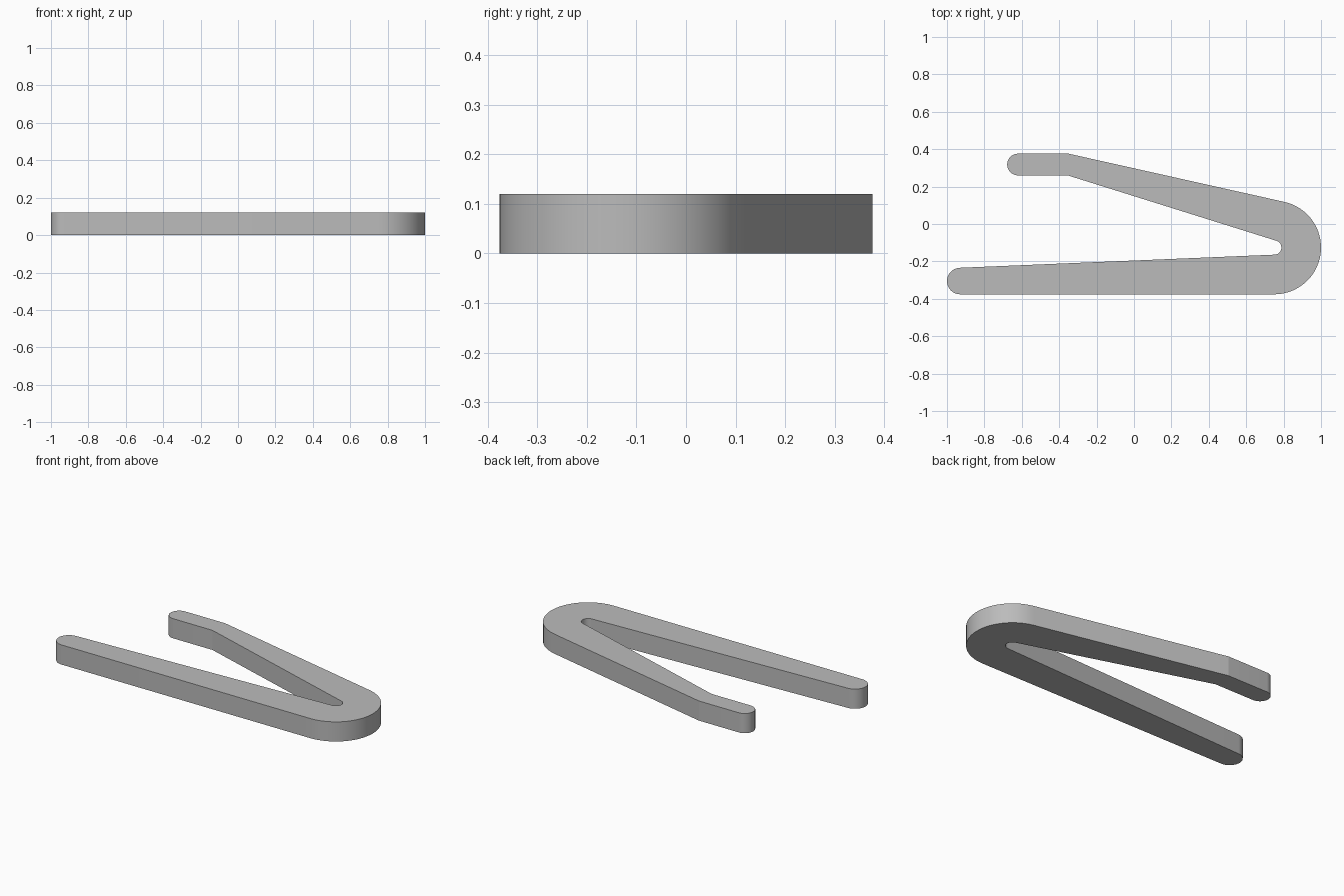
import bpy
import bmesh
from math import cos, sin, radians

cube = bpy.data.objects.get("Cube")
if cube:
    bpy.data.objects.remove(cube, do_unlink=True)

HEIGHT = 0.12

grey = bpy.data.materials.new("plain_grey")
grey.use_nodes = True
colour = (0.5, 0.5, 0.5, 1)
grey.diffuse_color = colour
grey.node_tree.nodes["Principled BSDF"].inputs["Base Color"].default_value = colour


def arc(x, y, radius, start, end, steps):
    """Points on an arc, angles in degrees."""
    angles = [radians(start + (end - start) * i / steps) for i in range(steps + 1)]
    return [(x + radius * cos(a), y + radius * sin(a)) for a in angles]


# Outline: outer bend, upper arm, inner bend, lower arm
bend = (0.75, -0.126)
outline = arc(*bend, 0.25, -90, 77, 32)
outline += [(-0.35, 0.376)]
outline += arc(-0.62, 0.318, 0.058, 90, 270, 20)
outline += [(-0.355, 0.26)]
outline += arc(*bend, 0.038, 72.5, -87.5, 20)
outline += arc(-0.929, -0.305, 0.071, 92.5, 270, 20)

# Extrude the outline into a solid clip
bm = bmesh.new()
base = bm.faces.new([bm.verts.new((x, y, 0)) for x, y in outline])
raised = bmesh.ops.extrude_face_region(bm, geom=[base], use_keep_orig=True)
top = [v for v in raised["geom"] if isinstance(v, bmesh.types.BMVert)]
bmesh.ops.translate(bm, vec=(0, 0, HEIGHT), verts=top)
bmesh.ops.recalc_face_normals(bm, faces=bm.faces)
mesh = bpy.data.meshes.new("bent_clip")
bm.to_mesh(mesh)
bm.free()

clip = bpy.data.objects.new("bent_clip", mesh)
bpy.context.collection.objects.link(clip)
mesh.materials.append(grey)

# Smooth bends with crisp rims
bpy.ops.object.select_all(action="DESELECT")
clip.select_set(True)
bpy.context.view_layer.objects.active = clip
bpy.ops.object.shade_smooth_by_angle(angle=radians(11))
